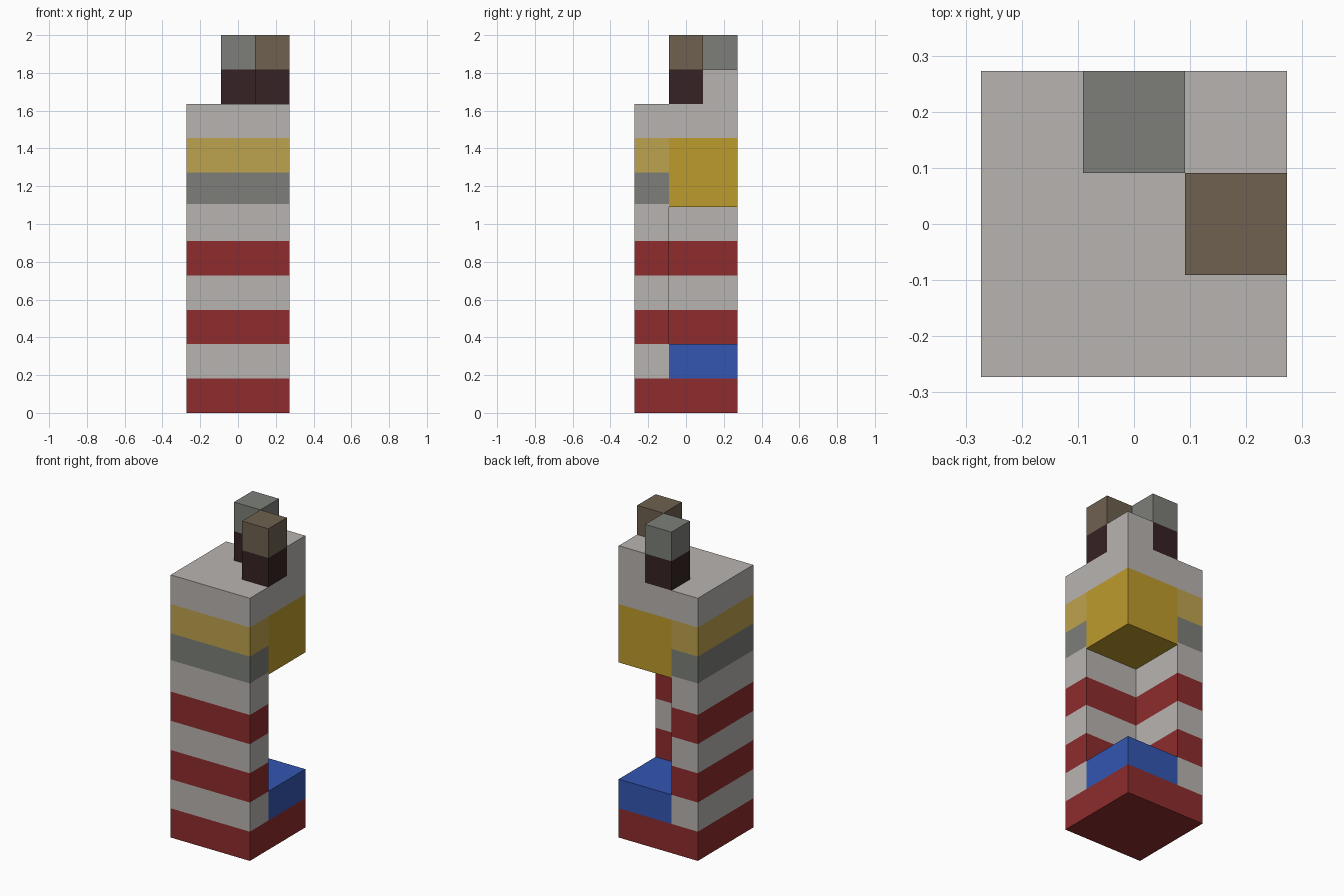
import bpy
import bmesh

if "Cube" in bpy.data.objects:
    bpy.data.objects.remove(bpy.data.objects["Cube"], do_unlink=True)

U = 2 / 11  # one block; the tower is 3 x 3 x 11 blocks


def linear(c):
    c /= 255
    return c / 12.92 if c <= 0.04045 else ((c + 0.055) / 1.055) ** 2.4


def material(name, *rgb):
    m = bpy.data.materials.new(name)
    col = (*[linear(c) for c in rgb], 1)
    m.use_nodes = True
    m.diffuse_color = col
    bsdf = next(n for n in m.node_tree.nodes if n.type == "BSDF_PRINCIPLED")
    bsdf.inputs["Base Color"].default_value = col
    return m


red = material("brick red", 142, 44, 44)
white = material("warm white", 184, 180, 177)
grey = material("stone grey", 125, 127, 121)
pale = material("pale yellow", 190, 163, 78)
yellow = material("deep yellow", 189, 155, 44)
blue = material("blue", 52, 86, 178)
brown = material("brown", 110, 97, 80)
dark = material("dark brown", 54, 34, 36)


def prism(name, outline, levels, mats):
    """Closed prism over an outline (in blocks) with one colour per band."""
    bm = bmesh.new()
    rings = [[bm.verts.new((x * U, y * U, z * U)) for x, y in outline] for z in levels]
    n = len(outline)
    used = list(dict.fromkeys(mats))
    for k, mat in enumerate(mats):
        lo, hi = rings[k], rings[k + 1]
        for i in range(n):
            j = (i + 1) % n
            bm.faces.new((lo[i], lo[j], hi[j], hi[i])).material_index = used.index(mat)
    bm.faces.new(rings[0][::-1]).material_index = used.index(mats[0])
    bm.faces.new(rings[-1]).material_index = used.index(mats[-1])
    me = bpy.data.meshes.new(name)
    bm.to_mesh(me)
    bm.free()
    for mat in used:
        me.materials.append(mat)
    ob = bpy.data.objects.new(name, me)
    bpy.context.collection.objects.link(ob)
    return ob


def rect(x0, x1, y0, y1):
    return [(x0, y0), (x1, y0), (x1, y1), (x0, y1)]


full = rect(-1.5, 1.5, -1.5, 1.5)
corner = rect(-0.5, 1.5, -0.5, 1.5)
ell = [(-1.5, -1.5), (1.5, -1.5), (1.5, -0.5), (-0.5, -0.5), (-0.5, 1.5), (-1.5, 1.5)]

# Base and striped L-shaped wall
prism("base", full, [0, 1], [red])
prism("striped_wall", ell, [1, 2, 3, 4, 5, 6.08, 7, 8],
      [white, red, white, red, white, grey, pale])

# Blocks in the back left corner
prism("blue_ledge", corner, [1, 2], [blue])
prism("yellow_overhang", corner, [6, 8], [yellow])

# Top slab and raised corner
prism("top_slab", full, [8, 9], [white])
prism("corner_block", rect(0.5, 1.5, 0.5, 1.5), [9, 10], [white])

# Two-tone posts
prism("grey_post", rect(-0.5, 0.5, 0.5, 1.5), [9, 10, 11], [dark, grey])
prism("brown_post", rect(0.5, 1.5, -0.5, 0.5), [9, 10, 11], [dark, brown])
